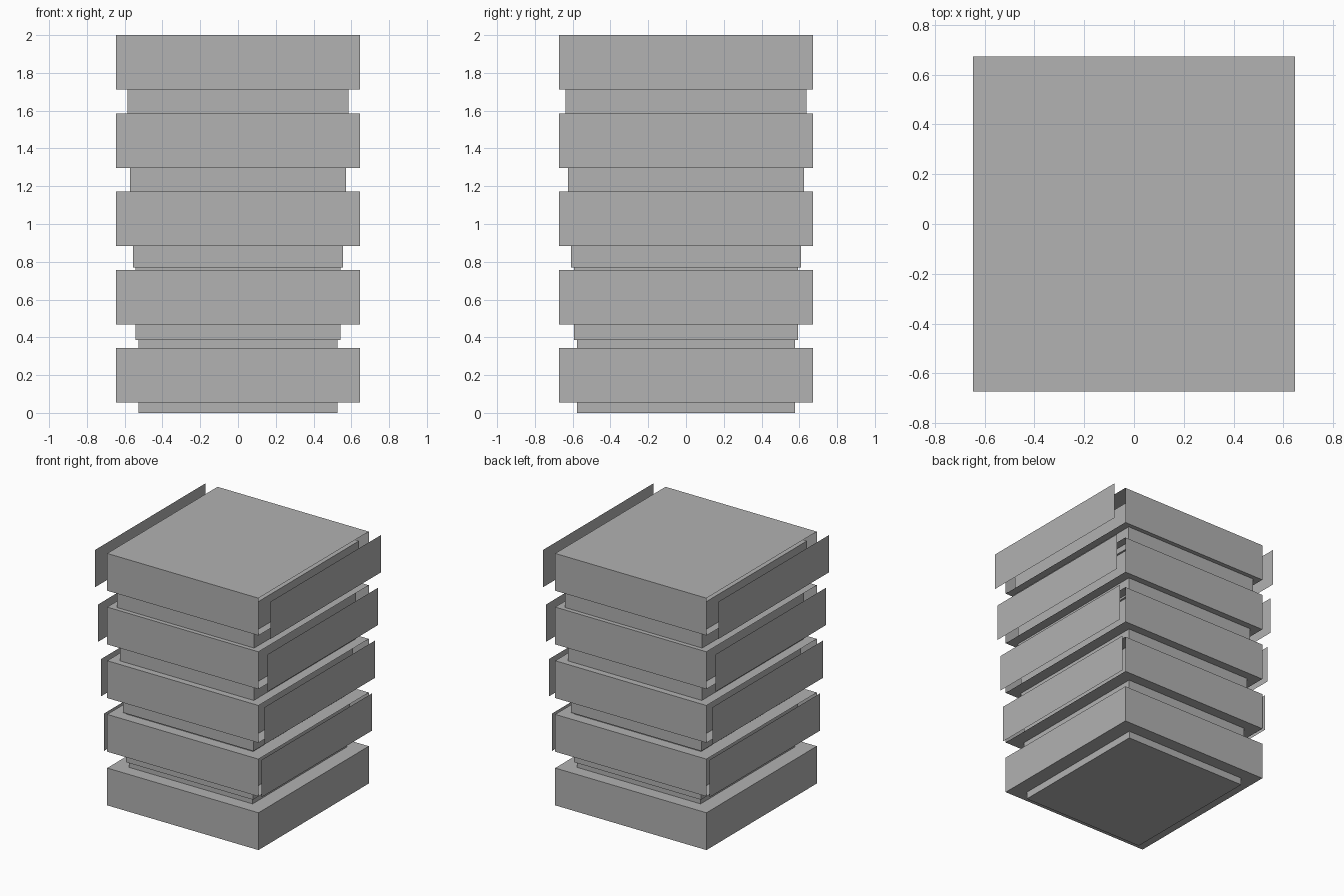
import bpy, bmesh

if "Cube" in bpy.data.objects:
    bpy.data.objects.remove(bpy.data.objects["Cube"])

HALF_X, HALF_Y = 0.646, 0.673      # floor slab half sizes
LEVELS = 5
PITCH, SLAB_H = 0.4142, 0.288      # floor spacing and slab height
CORE_H = 0.385                     # height of each core segment

grey = bpy.data.materials.new("light_grey")
grey.diffuse_color = (0.445, 0.445, 0.445, 1.0)
grey.use_nodes = True
grey.node_tree.nodes["Principled BSDF"].inputs["Base Color"].default_value = grey.diffuse_color


def box(name, hx, hy, z0, z1, side_gap=0.0):
    """Box standing from z0 to z1; side_gap moves its x faces outward as loose panels."""
    bm = bmesh.new()
    bmesh.ops.create_cube(bm, size=1.0)
    for v in bm.verts:
        v.co = (v.co.x * 2 * hx, v.co.y * 2 * hy, z0 + (v.co.z + 0.5) * (z1 - z0))
    if side_gap > 0:
        sides = [f for f in bm.faces if abs(f.normal.x) > 0.9]
        bmesh.ops.split(bm, geom=sides)
        for f in [f for f in bm.faces if abs(f.normal.x) > 0.9]:
            shift = side_gap if f.calc_center_median().x > 0 else -side_gap
            for v in f.verts:
                v.co.x += shift
    mesh = bpy.data.meshes.new(name)
    bm.to_mesh(mesh)
    bm.free()
    mesh.materials.append(grey)
    obj = bpy.data.objects.new(name, mesh)
    bpy.context.collection.objects.link(obj)
    return obj


for i in range(LEVELS):
    # Core segment, widening slightly with height
    box(f"core_{i + 1}", 0.528 + 0.0145 * i, 0.576 + 0.0158 * i,
        CORE_H * i, CORE_H * (i + 1))
    # Floor slab with side panels standing further out on each level
    z0 = 0.055 + PITCH * i
    box(f"floor_slab_{i + 1}", HALF_X, HALF_Y, z0, min(z0 + SLAB_H, 2.0),
        side_gap=0.0256 * i)
